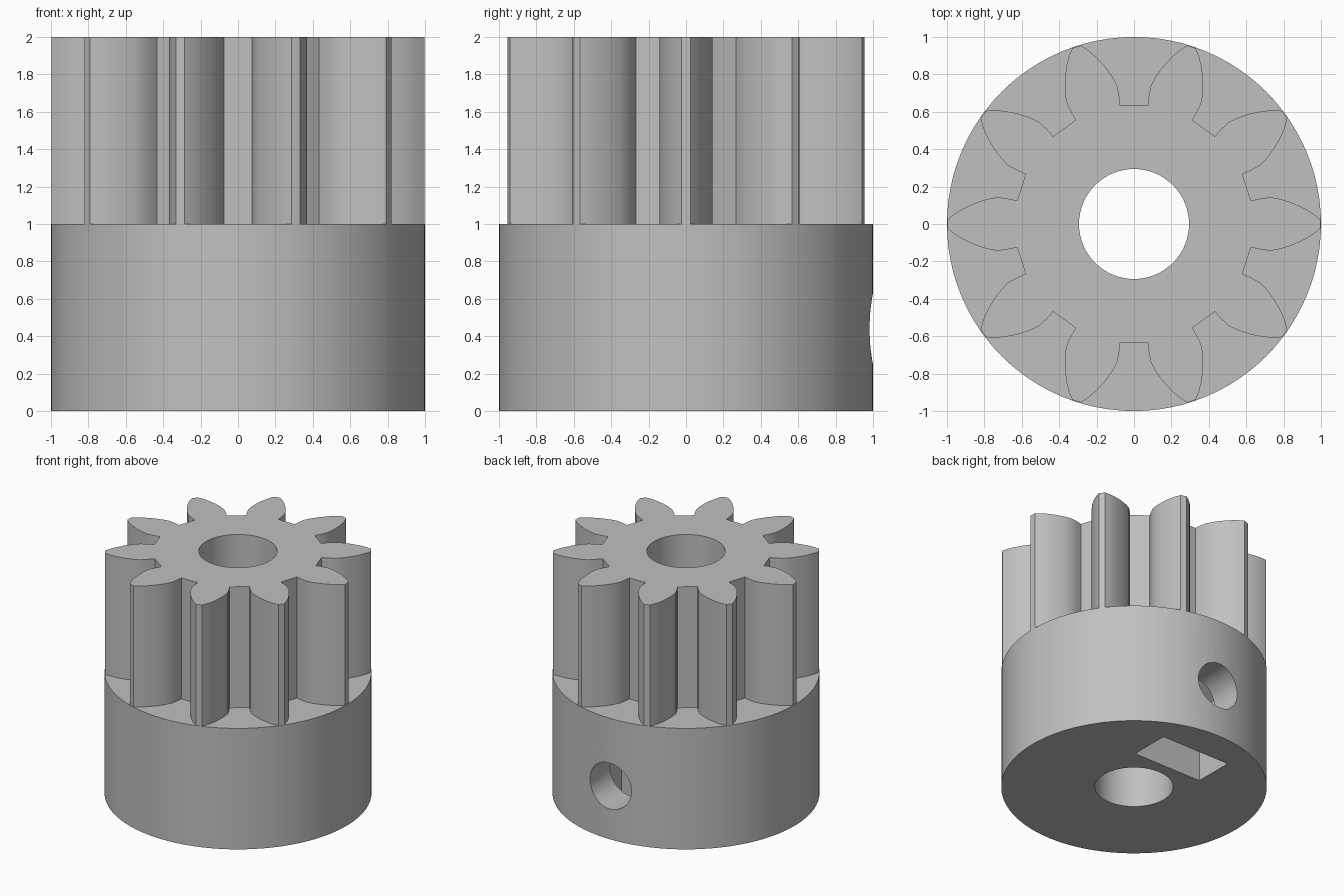
import bpy, bmesh, math
from math import radians
from mathutils import Matrix, Vector

cube = bpy.data.objects.get("Cube")
if cube:
    bpy.data.objects.remove(cube, do_unlink=True)

grey = bpy.data.materials.new("plain grey")
grey.use_nodes = True
grey.diffuse_color = (0.53, 0.53, 0.53, 1)
grey.node_tree.nodes["Principled BSDF"].inputs["Base Color"].default_value = (0.53, 0.53, 0.53, 1)


def prism(name, outline, z0, z1, matrix=Matrix.Identity(4)):
    """Closed solid from a flat outline, extruded from z0 to z1."""
    bm = bmesh.new()
    base = bm.faces.new([bm.verts.new((x, y, z0)) for x, y in outline])
    top = bmesh.ops.extrude_face_region(bm, geom=[base])["geom"]
    verts = [g for g in top if isinstance(g, bmesh.types.BMVert)]
    bmesh.ops.translate(bm, vec=(0, 0, z1 - z0), verts=verts)
    bmesh.ops.recalc_face_normals(bm, faces=bm.faces)
    bm.transform(matrix)
    mesh = bpy.data.meshes.new(name)
    bm.to_mesh(mesh)
    bm.free()
    mesh.materials.append(grey)
    obj = bpy.data.objects.new(name, mesh)
    bpy.context.collection.objects.link(obj)
    return obj


def ring(radius, sides, phase=0.0):
    return [(radius * math.cos(phase + math.tau * i / sides),
             radius * math.sin(phase + math.tau * i / sides)) for i in range(sides)]


def cut(obj, cutters):
    """Subtract the cutters, bake the result and smooth the curved walls."""
    for cutter in cutters:
        mod = obj.modifiers.new(cutter.name, "BOOLEAN")
        mod.operation = "DIFFERENCE"
        mod.solver = "EXACT"
        mod.object = cutter
    bpy.ops.object.select_all(action="DESELECT")
    obj.select_set(True)
    bpy.context.view_layer.objects.active = obj
    for mod in list(obj.modifiers):
        bpy.ops.object.modifier_apply(modifier=mod.name)
    bpy.ops.object.shade_smooth_by_angle(angle=radians(25))


# Tooth flank from root to tip, mirrored and repeated around the axis
TEETH = 10
flank = [(0.625, 0.125), (0.675, 0.136), (0.73, 0.143), (0.785, 0.133),
         (0.85, 0.112), (0.913, 0.083), (0.96, 0.054), (0.996, 0.024)]
tooth = [(x, -y) for x, y in flank] + flank[::-1]
gear_outline = []
for i in range(TEETH):
    turn = Matrix.Rotation(math.tau * i / TEETH, 2)
    gear_outline += [tuple(turn @ Vector(p)) for p in tooth]

# Main parts
pinion = prism("pinion", gear_outline, 1.0, 2.0)
hub = prism("hub", ring(1.0, 96), 0.0, 1.0)

# Cutters: shaft bore, set screw hole, captive nut pocket
SCREW_Z = 0.44
NUT_HALF = 0.315
along_y = Matrix.Translation((0, 0, SCREW_Z)) @ Matrix.Rotation(radians(-90), 4, "X")
bore = prism("bore_cutter", ring(0.294, 64), -0.2, 2.2)
screw = prism("screw_cutter", ring(0.19, 40), 0.0, 1.2, along_y)
point = NUT_HALF / math.cos(radians(30))
nut_outline = [(-NUT_HALF, 0.8), (-NUT_HALF, -point / 2), (0, -point),
               (NUT_HALF, -point / 2), (NUT_HALF, 0.8)]
nut = prism("nut_cutter", nut_outline, 0.39, 0.72, along_y)

cut(pinion, [bore])
cut(hub, [bore, screw, nut])
for helper in (bore, screw, nut):
    bpy.data.objects.remove(helper, do_unlink=True)
